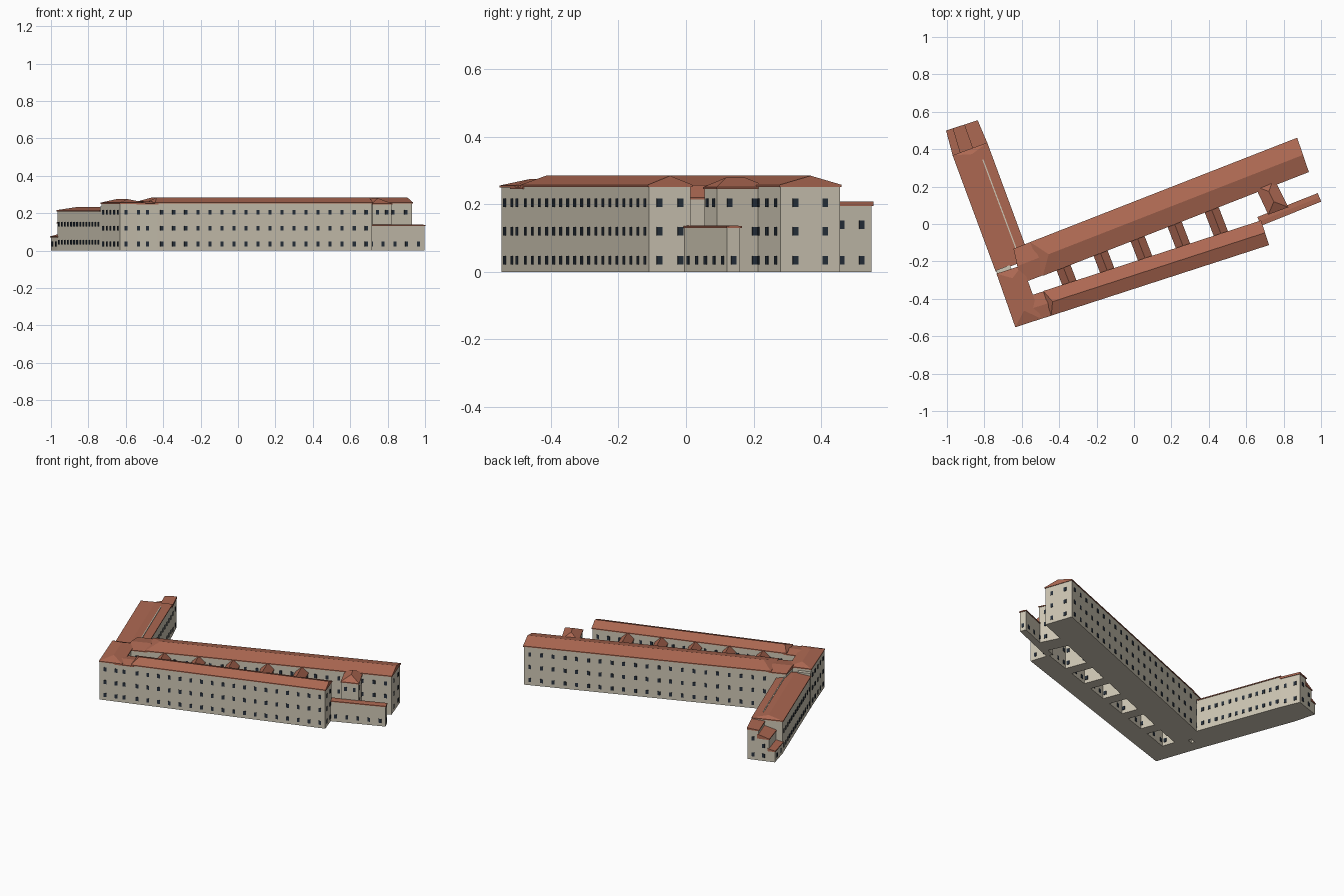
import bpy, bmesh
from mathutils import Vector

if "Cube" in bpy.data.objects:
    bpy.data.objects.remove(bpy.data.objects["Cube"])


def mat(name, col):
    m = bpy.data.materials.new(name)
    m.diffuse_color = (*col, 1)
    m.use_nodes = True
    m.node_tree.nodes["Principled BSDF"].inputs["Base Color"].default_value = m.diffuse_color
    return m


WALL = mat("plaster", (0.62, 0.57, 0.46))
ROOF = mat("roof_tile", (0.42, 0.14, 0.085))
GLASS = mat("dark_glass", (0.02, 0.03, 0.045))


def finish(bm, name, material):
    bmesh.ops.recalc_face_normals(bm, faces=bm.faces)
    me = bpy.data.meshes.new(name)
    bm.to_mesh(me)
    bm.free()
    me.materials.append(material)
    ob = bpy.data.objects.new(name, me)
    bpy.context.collection.objects.link(ob)


def prism(bm, pts, z0, z1):
    lo = [bm.verts.new((p.x, p.y, z0)) for p in pts]
    hi = [bm.verts.new((p.x, p.y, z1)) for p in pts]
    bm.faces.new(lo[::-1])
    bm.faces.new(hi)
    for i in range(4):
        j = (i + 1) % 4
        bm.faces.new((lo[i], lo[j], hi[j], hi[i]))


def make_roof(name, pts, z, ridge, hips, t, over=0.004):
    # Eave slab with a ridge running from side d-a to side b-c; t shifts it sideways
    q = []
    for i, p in enumerate(pts):
        q.append(p + over * ((p - pts[i - 1]).normalized() + (p - pts[(i + 1) % 4]).normalized()))
    a, b, c, d = q
    r0, r1 = a.lerp(d, t), b.lerp(c, t)
    u = (r1 - r0).normalized()
    r0, r1 = r0 + u * hips[0], r1 - u * hips[1]
    bm = bmesh.new()
    lo = [bm.verts.new((p.x, p.y, z)) for p in q]
    hi = [bm.verts.new((p.x, p.y, z + 0.006)) for p in q]
    e0, e1 = (bm.verts.new((p.x, p.y, ridge)) for p in (r0, r1))
    bm.faces.new(lo[::-1])
    for i in range(4):
        j = (i + 1) % 4
        bm.faces.new((lo[i], lo[j], hi[j], hi[i]))
    A, B, C, D = hi
    for f in ((A, B, e1, e0), (C, D, e0, e1), (B, C, e1), (D, A, e0)):
        bm.faces.new(f)
    finish(bm, name + "_roof", ROOF)


def block(name, quad, eave, ridge=None, hips=(0, 0), t=0.5, wins=(0, 0, 0, 0),
          rows=(0.035, 0.12, 0.205)):
    # Wall prism on a counter-clockwise plan a, b, c, d, plus roof and windows per edge
    pts = [Vector(p) for p in quad]
    bm = bmesh.new()
    prism(bm, pts, 0, eave)
    finish(bm, name + "_walls", WALL)
    if ridge:
        make_roof(name, pts, eave, ridge, hips, t)
    if any(wins):
        bm = bmesh.new()
        for i, n in enumerate(wins):
            p, e = pts[i], pts[(i + 1) % 4] - pts[i]
            u = e.normalized()
            out = Vector((u.y, -u.x)) * 0.003
            for k in range(n):
                m = p + e * (k + 0.5) / n
                w = u * 0.0085
                for z in rows:
                    prism(bm, [m - w + out, m + w + out, m + w - out, m - w - out],
                          z - 0.0125, z + 0.0125)
        finish(bm, name + "_windows", GLASS)


# Long parallel wings
block("north_wing", [(-.485, -.272), (.93, .28), (.87, .456), (-.55, -.099)], 0.252, 0.285,
      hips=(.07, 0), wins=(21, 2, 21, 0))
block("south_wing", [(-.44, -.485), (.717, -.11), (.677, .014), (-.48, -.361)], 0.252, 0.285,
      hips=(.03, 0), wins=(18, 2, 18, 0))

# South-west corner building and its links to the wings
block("corner_building", [(-.632, -.547), (-.50, -.504), (-.60, -.225), (-.73, -.268)],
      0.25, 0.256, t=0.5, wins=(2, 3, 0, 5))
# hipped cap running along the west edge
cap = [Vector(p) for p in ((-.50, -.504), (-.60, -.225), (-.73, -.268), (-.632, -.547))]
make_roof("corner_hip", cap, 0.25, 0.275, (.07, .05), 0.5)
block("south_link", [(-.54, -.517), (-.43, -.482), (-.47, -.36), (-.58, -.395)], 0.245, 0.262,
      wins=(1, 0, 1, 0))
block("north_link", [(-.60, -.313), (-.48, -.267), (-.545, -.097), (-.64, -.135)], 0.246, 0.266,
      wins=(1, 0, 1, 0))
block("terrace", [(-.728, -.275), (-.65, -.25), (-.665, -.22), (-.738, -.248)], 0.235)

# West wing with a thin parapet running along its roof
block("west_wing", [(-.737, -.25), (-.56, -.185), (-.787, .43), (-.965, .365)][1:]
      + [(-.737, -.25)], 0.21, 0.232, hips=(0, .03), wins=(14, 0, 14, 0), rows=(0.045, 0.14))
bm = bmesh.new()
prism(bm, [Vector(p) for p in ((-.612, -.19), (-.606, -.188), (-.805, .345), (-.811, .343))],
      0.2, 0.228)
finish(bm, "roof_parapet", WALL)

# Stepped annex at the north end: tall, middle and low parts falling to the west
A, B = Vector((-.787, .43)), Vector((-.965, .365))
C, D = Vector((-1.0, .497)), Vector((-.838, .55))


def annex(name, s0, s1, eave, ridge, wins, rows):
    block(name, [B.lerp(A, s0), C.lerp(D, s0), C.lerp(D, s1), B.lerp(A, s1)][::-1],
          eave, ridge, t=1, wins=wins, rows=rows)


def strip(name, s0, s1, eave, ridge, wins, rows):
    # plan order makes the high edge of the shed roof face east
    block(name, [C.lerp(D, s0), B.lerp(A, s0), B.lerp(A, s1), C.lerp(D, s1)],
          eave, ridge, t=1, wins=wins, rows=rows)


strip("annex_tall", .6, 1, 0.195, 0.208, (0, 0, 2, 1), (0.035, 0.14))
strip("annex_middle", .22, .62, 0.145, 0.175, (0, 0, 0, 1), (0.035, 0.1))
strip("annex_low", 0, .24, 0.07, 0.088, (2, 0, 0, 0), (0.035,))

# Gabled connectors dividing the courtyards
n = Vector((-.36, .933))
u = Vector((.933, .36))
for i in range(5):
    f = i / 4
    mid = Vector((-.362, -.272)).lerp(Vector((.44, .012)), f)
    half = .085 + .025 * f
    w = u * .036
    s, e = mid - n * half, mid + n * half
    block(f"connector_{i + 1}", [s + w, e + w, e - w, s - w], 0.215, 0.258,
          wins=(2, 0, 2, 0), rows=(0.035, 0.12, 0.19))

# East tower and low east wing
block("east_tower", [(.72, .055), (.82, .092), (.745, .24), (.652, .2)][1:] + [(.72, .055)],
      0.245, 0.28, hips=(.055, .055), wins=(2, 0, 2, 2))
block("low_east_wing", [(.68, -.005), (.996, .122), (.98, .16), (.665, .035)], 0.13, 0.138,
      wins=(5, 1, 5, 0), rows=(0.035,))
